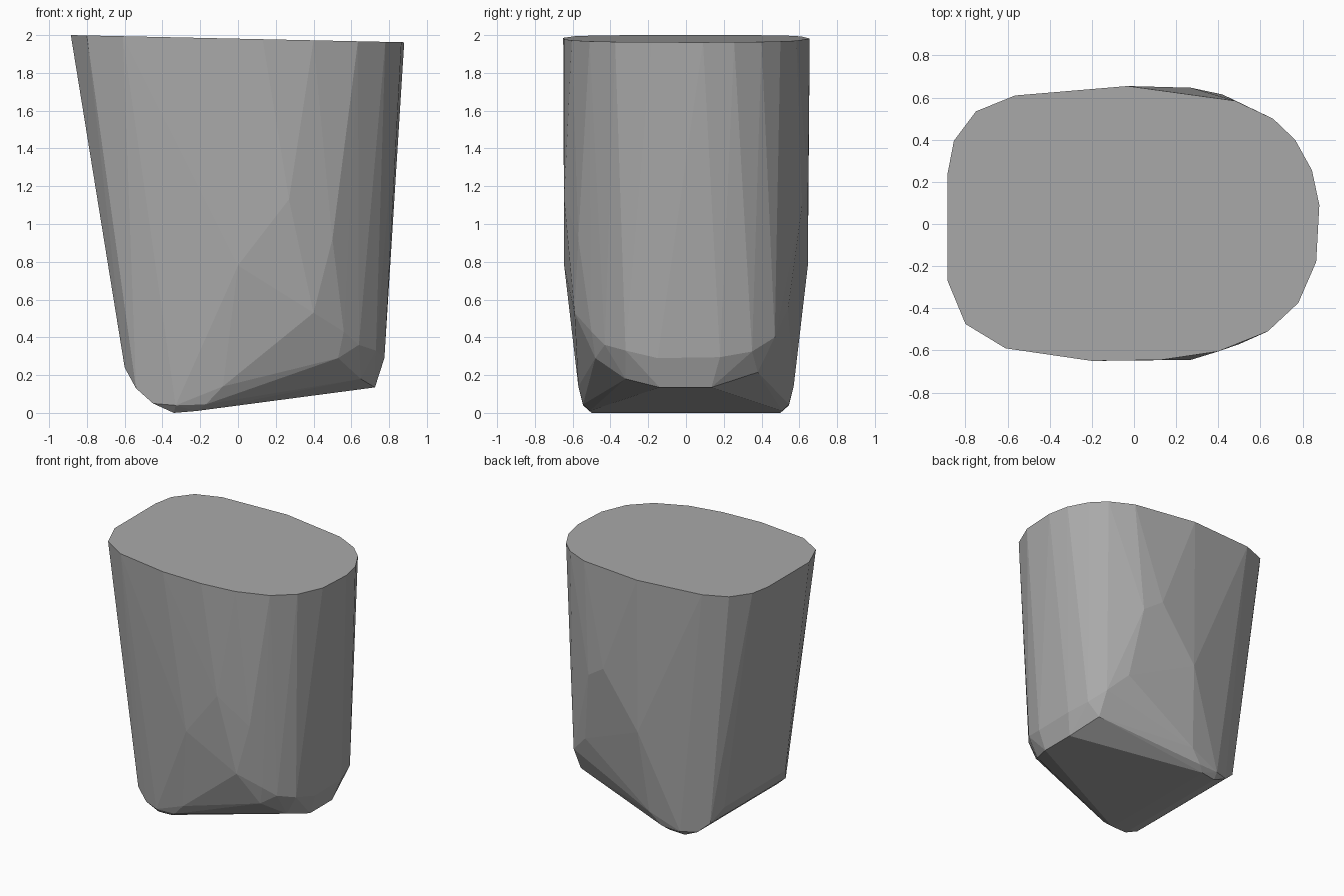
import bpy, bmesh

if "Cube" in bpy.data.objects:
    bpy.data.objects.remove(bpy.data.objects["Cube"])

# Slanted, flattened top rim (x, y)
RIM = [(-.885, .24), (-.855, .395), (-.75, .535), (-.565, .61), (-.03, .655), (.48, .585),
       (.66, .5), (.765, .4), (.845, .255), (.88, .09), (.865, -.18), (.78, -.375),
       (.635, -.51), (.4, -.605), (.13, -.645), (-.2, -.65), (-.61, -.59), (-.8, -.475),
       (-.885, -.27)]
# Bulges on the front and back walls
WALL = [(0, -.645, .78), (.27, -.645, 1.13), (.5, -.57, .92), (.4, -.59, .53), (.56, -.5, .43),
        (-.03, .645, .78), (.27, .647, 1.2), (.42, .615, 1.1), (.5, .54, .55)]
# Right heel
HEEL = [(.53, -.48, .29), (.64, -.43, .36), (.73, -.32, .33), (.775, -.15, .29),
        (.775, .18, .295), (.73, .35, .325), (.65, .47, .4), (.65, .38, .215),
        (.65, -.32, .18), (.725, -.14, .135), (.725, .135, .135)]
# Left toe edge, mirrored front to back
TOE = [(-.34, .5, 0), (-.22, .51, .01), (-.17, .545, .045), (-.08, .57, .14), (-.33, .545, .04),
       (-.45, .5, .05), (-.54, .47, .13), (-.6, .38, .24), (-.6, .3, .3)]

grey = bpy.data.materials.new("stone grey")
grey.diffuse_color = (.4, .4, .4, 1)
grey.use_nodes = True
grey.node_tree.nodes["Principled BSDF"].inputs["Base Color"].default_value = grey.diffuse_color

points = [(x, y, 2 - (x + .885) * .0215) for x, y in RIM] + WALL + HEEL
points += [(x, s * y, z) for x, y, z in TOE for s in (1, -1)]

# Faceted block wrapped around the points
bm = bmesh.new()
for p in points:
    bm.verts.new(p)
hull = bmesh.ops.convex_hull(bm, input=bm.verts)
loose = {g for g in hull["geom_interior"] + hull["geom_unused"] if isinstance(g, bmesh.types.BMVert)}
bmesh.ops.delete(bm, geom=list(loose), context='VERTS')
bmesh.ops.dissolve_limit(bm, angle_limit=.01, verts=bm.verts, edges=bm.edges)
bmesh.ops.recalc_face_normals(bm, faces=bm.faces)
mesh = bpy.data.meshes.new("faceted_block")
bm.to_mesh(mesh)
bm.free()
mesh.materials.append(grey)
bpy.context.collection.objects.link(bpy.data.objects.new("faceted_block", mesh))
